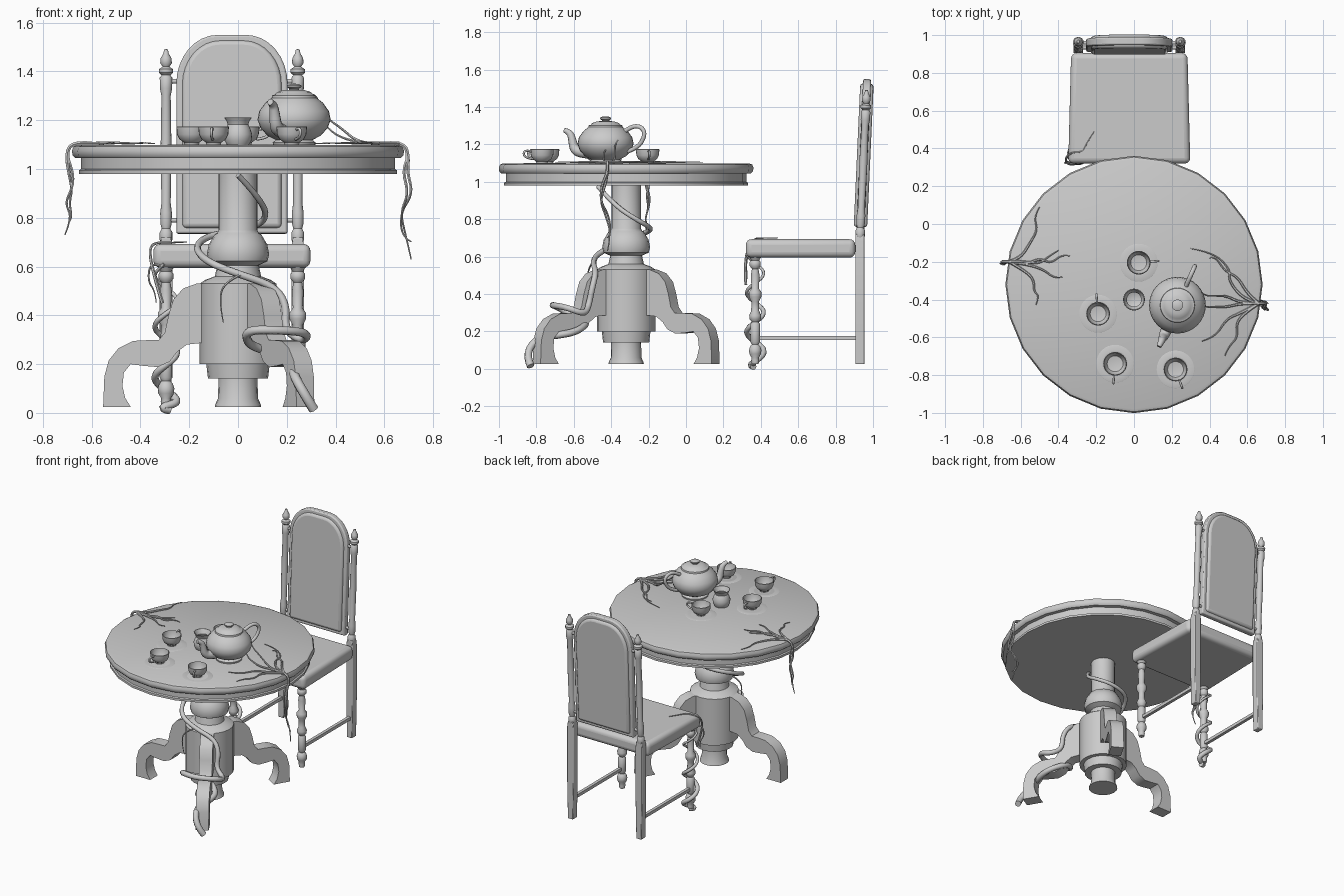
import bpy, bmesh, math
from math import sin, cos, pi, radians
from mathutils import Vector, Matrix


def finish(name, bm, loc=(0, 0, 0), rot=(0, 0, 0), bevel=0, segs=2, angle=40):
    bmesh.ops.remove_doubles(bm, verts=bm.verts, dist=1e-5)
    bmesh.ops.recalc_face_normals(bm, faces=bm.faces)
    me = bpy.data.meshes.new(name)
    bm.to_mesh(me)
    bm.free()
    ob = bpy.data.objects.new(name, me)
    bpy.context.collection.objects.link(ob)
    ob.location, ob.rotation_euler = loc, rot
    if bevel:
        m = ob.modifiers.new("bevel", 'BEVEL')
        m.width, m.segments, m.limit_method = bevel, segs, 'ANGLE'
    bpy.ops.object.select_all(action='DESELECT')
    ob.select_set(True)
    bpy.context.view_layer.objects.active = ob
    bpy.ops.object.shade_smooth_by_angle(angle=radians(angle))
    return ob


def lathe(name, prof, loc=(0, 0, 0), n=24, rot=(0, 0, 0), angle=40):
    bm = bmesh.new()
    rings = [[bm.verts.new((r * cos(2 * pi * i / n), r * sin(2 * pi * i / n), z))
              for i in range(n)] for r, z in prof]
    for a, b in zip(rings, rings[1:]):
        for i in range(n):
            j = (i + 1) % n
            bm.faces.new((a[i], a[j], b[j], b[i]))
    return finish(name, bm, loc, rot, angle=angle)


def slab(name, outline, thick, loc=(0, 0, 0), rot=(0, 0, 0), bevel=0, segs=2):
    """Outline in local x-z, extruded along local y, centred."""
    bm = bmesh.new()
    f = bm.faces.new([bm.verts.new((x, -thick / 2, z)) for x, z in outline])
    ext = bmesh.ops.extrude_face_region(bm, geom=[f])
    bmesh.ops.translate(bm, vec=(0, thick, 0),
                        verts=[v for v in ext['geom'] if isinstance(v, bmesh.types.BMVert)])
    return finish(name, bm, loc, rot, bevel, segs)


def tube(name, pts, r0, r1=None, res=2):
    """Smooth tapered tube through control points."""
    r1 = r0 if r1 is None else r1
    cu = bpy.data.curves.new(name, 'CURVE')
    cu.dimensions, cu.bevel_depth, cu.bevel_resolution = '3D', 1, res
    cu.use_fill_caps, cu.resolution_u = True, 5
    s = cu.splines.new('NURBS')
    s.points.add(len(pts) - 1)
    for i, p in enumerate(pts):
        s.points[i].co = (*p, 1)
        s.points[i].radius = r0 + (r1 - r0) * i / (len(pts) - 1)
    s.use_endpoint_u, s.order_u = True, 3
    ob = bpy.data.objects.new(name, cu)
    bpy.context.collection.objects.link(ob)
    bpy.ops.object.select_all(action='DESELECT')
    ob.select_set(True)
    bpy.context.view_layer.objects.active = ob
    bpy.ops.object.convert(target='MESH')
    bpy.ops.object.shade_smooth_by_angle(angle=radians(50))
    return bpy.context.object


# ---- table ----
C = Vector((0, -0.32, 0))
lathe("table_top", [(0, 1.098), (.66, 1.098), (.674, 1.092), (.681, 1.075), (.678, 1.055),
                    (.668, 1.045), (.643, 1.045), (.643, 1.0), (.652, .995), (.652, .98),
                    (0, .98)], C)
lathe("pedestal", [(0, .025), (.095, .025), (.093, .035), (.082, .06), (.08, .14), (.123, .14),
                   (.13, .2), (.157, .2), (.157, .53), (.135, .545), (.095, .56), (.085, .605),
                   (.1, .612), (.121, .622), (.128, .65), (.12, .69), (.095, .733), (.085, .738),
                   (.079, .75), (.079, .985)], C, 20)
leg = [(.12, .53), (.17, .53), (.225, .51), (.265, .465), (.285, .40), (.3, .33), (.325, .298),
       (.375, .298), (.43, .295), (.49, .265), (.53, .215), (.548, .15), (.553, .025), (.44, .025),
       (.462, .06), (.474, .11), (.468, .165), (.44, .2), (.39, .193), (.33, .188), (.28, .21),
       (.25, .25), (.21, .28), (.12, .29)]
for k, a in enumerate((180, 60, -60)):
    slab(f"table_leg_{k + 1}", leg, .085, C, (0, 0, radians(a)))

# ---- chair ----
CX = -.025
bm = bmesh.new()
bmesh.ops.create_cube(bm, size=1)
for v in bm.verts:
    w = .323 if v.co.y < 0 else .308
    v.co = (math.copysign(w, v.co.x), .32 if v.co.y < 0 else .905, .595 if v.co.z < 0 else .693)
finish("seat", bm, (CX, 0, 0), bevel=.03, segs=4)

front_prof = [(0, .025), (.018, .025), (.022, .045), (.02, .06), (.032, .08), (.034, .1), (.028, .12),
              (.018, .13), (.026, .145), (.026, .24), (.018, .25), (.03, .265), (.033, .285),
              (.022, .31), (.021, .36), (.034, .385), (.034, .41), (.02, .43), (.024, .5),
              (.018, .535), (.03, .55), (.03, .57), (.022, .58), (.034, .6)]
post_prof = [(.022, .7), (.026, .71), (.026, .74), (.018, .755), (.023, .775), (.024, .82),
             (.019, .86), (.022, 1.1), (.019, 1.3), (.025, 1.33), (.026, 1.375), (.018, 1.385),
             (.029, 1.395), (.029, 1.41), (.014, 1.42), (.024, 1.435), (.022, 1.455),
             (.011, 1.475), (.008, 1.49), (0, 1.493)]
LEAN = radians(-2.6)
for s, side in ((-1, "left"), (1, "right")):
    x = CX + s * .27
    lathe(f"front_leg_{side}", front_prof, (x, .37, 0), 14)
    slab(f"back_leg_{side}", [(-.02, .025), (.02, .025), (.026, .3), (.026, .68), (.02, .72),
                              (-.02, .72), (-.026, .68), (-.026, .3)], .05, (x, .93, 0), bevel=.004)
    lathe(f"back_post_{side}", [(r, z - .7) for r, z in post_prof], (x, .93, .7), 14, (LEAN, 0, 0))
    slab(f"side_stretcher_{side}", [(-.011, .155), (.011, .155), (.011, .177), (-.011, .177)],
         .55, (x, .65, 0))
    for z in (.79, 1.36):
        y = .93 + (z - .7) * .045
        tube(f"back_peg_{side}", [(x, y, z), (CX + s * .22, y, z)], .01)


def arch(w, z0, z1, r, h):
    """Upright panel outline with broad rounded top corners."""
    top = [(w - r + r * cos(a * pi / 16), z1 - h + h * sin(a * pi / 16)) for a in range(9)]
    return [(-w, z0), (w, z0)] + top + [(-x, z) for x, z in reversed(top)]


slab("back_frame", arch(.228, .035, .85, .17, .2), .042, (CX, .93, .7), (LEAN, 0, 0), .008)
slab("back_cushion", arch(.204, .057, .827, .155, .18), .072, (CX, .93, .7), (LEAN, 0, 0), .018, 3)

# ---- tea set ----
T = 1.097
P = Vector((.23, -.43, T))
lathe("teapot_body", [(0, 0), (.085, 0), (.088, .012), (.075, .022), (.11, .04), (.138, .072),
                      (.15, .105), (.143, .14), (.118, .175), (.092, .195), (.09, .205),
                      (.08, .207), (.07, .218), (.045, .226), (.02, .228), (.02, .232),
                      (.03, .239), (.03, .246), (.016, .252), (0, .253)], P, 32)


def along(deg, pts, base):
    d = Vector((cos(radians(deg)), sin(radians(deg)), 0))
    return [base + d * r + Vector((0, 0, z)) for r, z in pts]


tube("teapot_spout", along(246, [(.1, .06), (.15, .06), (.185, .08), (.195, .13), (.21, .17),
                                 (.24, .178)], P), .034, .013, 3)
tube("teapot_handle", along(66, [(.1, .165), (.15, .2), (.205, .2), (.232, .165), (.21, .11),
                                 (.17, .08), (.13, .065)], P), .012, .011, 3)
cup = [(0, .004), (.03, .004), (.032, .012), (.05, .025), (.06, .045), (.063, .076), (.059, .078),
       (.055, .046), (.042, .025), (0, .018)]
saucer = [(0, -.003), (.06, -.003), (.1, .002), (.098, .003), (.06, .0005), (0, .002)]
for k, (x, y, a) in enumerate([(.025, -.205, 5), (-.19, -.475, 95), (-.1, -.74, 265), (.22, -.77, 290)]):
    B = Vector((x, y, T))
    lathe(f"teacup_{k + 1}", cup, B, 24)
    lathe(f"saucer_{k + 1}", saucer, B, 32)
    tube(f"teacup_handle_{k + 1}", along(a, [(.058, .065), (.085, .072), (.108, .06), (.095, .03),
                                             (.05, .025)], B), .006)
lathe("creamer", [(0, 0), (.044, 0), (.055, .02), (.058, .045), (.05, .07), (.042, .085),
                  (.047, .1), (.057, .115), (.053, .115), (.038, .085), (.052, .045), (0, .015)],
      (0, -.4, T), 24)

# ---- vines over the table edge ----
Z = 1.104
left, right = (-.66, -.2), (.66, -.42)


def flat_vine(name, root, pts, r=.009, lift=.004):
    tube(name, [(*root, Z)] + [(x, y, Z + lift * (i % 2)) for i, (x, y) in enumerate(pts)], r, .002, 1)


for k, p in enumerate([[(-.6, -.18), (-.55, -.1), (-.51, -.03), (-.53, .04), (-.5, .09)],
                       [(-.58, -.22), (-.5, -.18), (-.44, -.21), (-.38, -.16), (-.34, -.17)],
                       [(-.57, -.2), (-.5, -.21), (-.45, -.17), (-.4, -.14)],
                       [(-.59, -.24), (-.53, -.29), (-.53, -.36), (-.5, -.38), (-.52, -.43)],
                       [(-.58, -.21), (-.48, -.24), (-.42, -.29), (-.38, -.28)]]):
    flat_vine(f"left_table_vine_{k + 1}", left, p)
for k, p in enumerate([[(.58, -.4), (.5, -.3), (.51, -.24), (.42, -.15), (.3, -.13)],
                       [(.6, -.37), (.55, -.28), (.48, -.25), (.43, -.17), (.4, -.18)],
                       [(.6, -.46), (.54, -.52), (.55, -.6), (.5, -.65), (.48, -.7)],
                       [(.57, -.47), (.49, -.5), (.43, -.6), (.36, -.62)]]):
    flat_vine(f"right_table_vine_{k + 1}", right, p)
for k, (y, z) in enumerate([(-.38, 1.2), (-.44, 1.16)]):
    tube(f"teapot_vine_{k + 1}", [(*right, Z), (.57, -.42, 1.106), (.49, y, 1.11), (.42, y, z - .03),
                                  (.375, y, z), (.34, y + .03, z + .04)], .008, .003, 1)
for k, d in enumerate((0, .018)):
    tube(f"left_hanging_vine_{k + 1}", [(-.6, -.2, Z), (-.68, -.2, Z + .008), (-.705, -.2, 1.06),
         (-.675 - d, -.2 - d, .98), (-.68, -.21 + d, .92), (-.71 + d, -.2, .86),
         (-.68, -.22, .8), (-.71 + d, -.21, .73 + 3 * d)], .01, .003, 1)
    tube(f"right_hanging_vine_{k + 1}", [(.6, -.42, Z), (.68, -.42, Z + .008), (.7, -.42, 1.05),
         (.675 + d, -.43 - d, .99), (.7 + d, -.46, .9), (.665, -.43 + d, .82),
         (.69 - d, -.4, .72), (.71, -.42, .63 + 4 * d)], .01, .003, 1)

# ---- thick vine climbing the pedestal ----
tube("pedestal_vine", [(.31, -.83, .015), (.27, -.86, .08), (.22, -.79, .17), (.25, -.68, .18),
     (.24, -.58, .2), (.13, -.52, .25), (.04, -.6, .28), (.03, -.7, .34), (.16, -.72, .34),
     (.29, -.64, .33), (.27, -.54, .29), (.19, -.52, .34), (.2, -.5, .44), (.15, -.48, .52),
     (0, -.5, .57), (-.13, -.47, .62), (-.18, -.34, .68), (-.12, -.21, .73), (.03, -.18, .75),
     (.12, -.25, .79), (.1, -.38, .87), (0, -.47, .975)], .021, .012)
tube("pedestal_tendril", [(.02, -.5, .57), (-.05, -.52, .54), (-.08, -.53, .47), (-.06, -.52, .37)],
     .006, .002, 1)

# ---- vine climbing the front chair leg ----
spiral = [(CX - .27 + .05 * cos(t * .9), .37 + .05 * sin(t * .9), .04 + .03 * t) for t in range(20)]
tube("chair_leg_vine", [(-.28, .36, .012), (-.33, .34, .02)] + spiral, .018, .006)
tube("chair_seat_vine", [(-.31, .32, .45), (-.35, .31, .58), (-.365, .35, .68), (-.33, .38, .7),
     (-.27, .38, .697), (-.25, .43, .7), (-.21, .49, .7)], .008, .002, 1)
tube("chair_leg_tendril", [(-.31, .33, .6), (-.36, .33, .62), (-.37, .32, .54), (-.34, .33, .5),
     (-.335, .32, .45)], .006, .002, 1)
